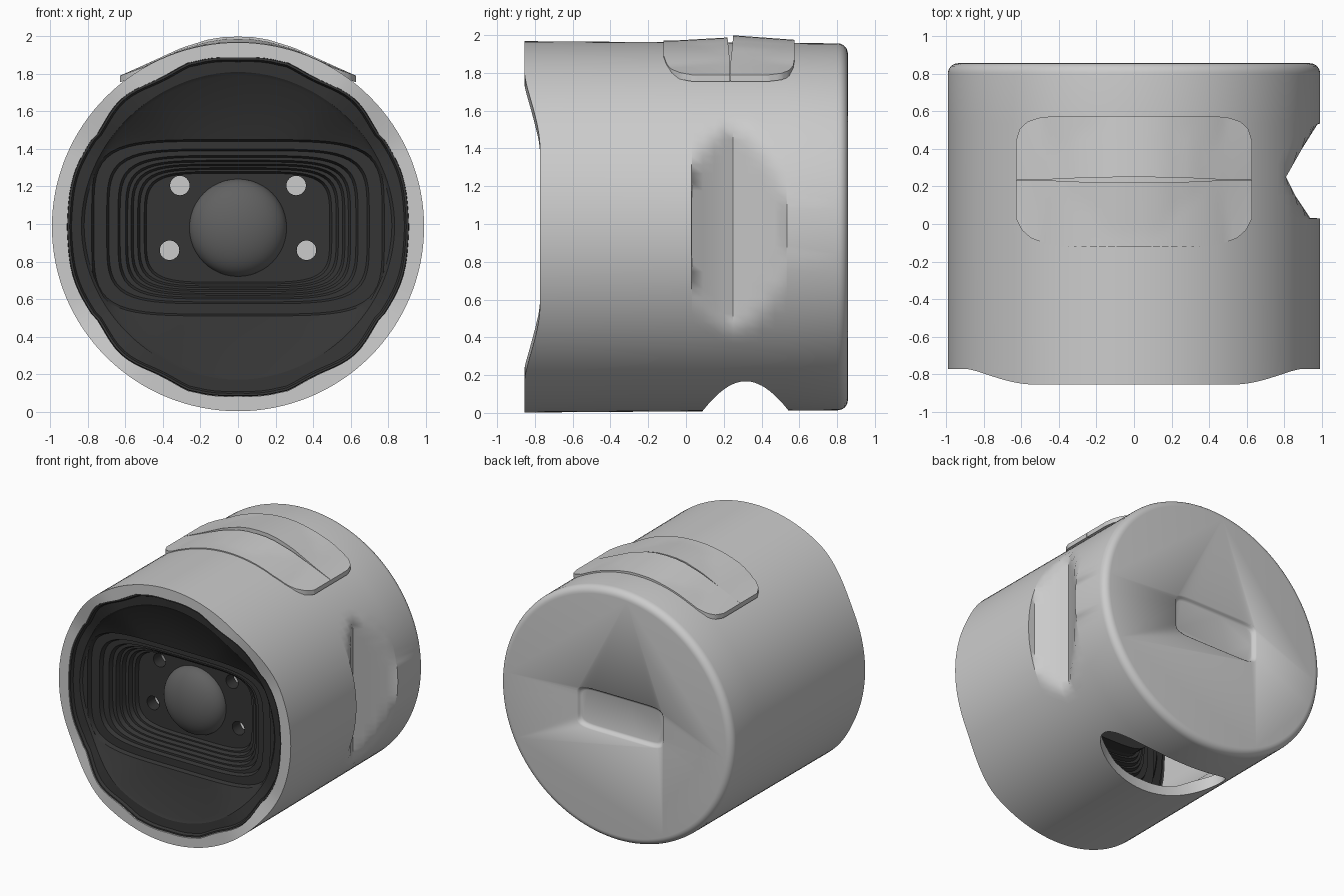
import bpy, bmesh
from math import sin, cos, tau, asin, sqrt, degrees, pi

if "Cube" in bpy.data.objects:
    bpy.data.objects.remove(bpy.data.objects["Cube"])

N = 128
CZ = 0.985


def material(name, v):
    m = bpy.data.materials.new(name)
    m.diffuse_color = (v, v, v, 1)
    m.use_nodes = True
    m.node_tree.nodes["Principled BSDF"].inputs["Base Color"].default_value = m.diffuse_color
    return m


DARK = material("dark_plastic", 0.035)
GLASS = material("lens_glass", 0.12)


def make(name, bm, mat=None):
    bmesh.ops.recalc_face_normals(bm, faces=bm.faces)
    me = bpy.data.meshes.new(name)
    bm.to_mesh(me)
    bm.free()
    ob = bpy.data.objects.new(name, me)
    bpy.context.collection.objects.link(ob)
    if mat:
        me.materials.append(mat)
    return ob


def loft(name, rings, caps=True, mat=None):
    bm = bmesh.new()
    vs = [[bm.verts.new(p) for p in r] for r in rings]
    for a, b in zip(vs, vs[1:]):
        for i in range(len(a)):
            j = (i + 1) % len(a)
            bm.faces.new((a[i], a[j], b[j], b[i]))
    if caps:
        bm.faces.new(vs[0])
        bm.faces.new(vs[-1])
    return make(name, bm, mat)


def interp(pts, x):
    for (x0, y0), (x1, y1) in zip(pts, pts[1:]):
        if x <= x1:
            return y0 + (y1 - y0) * max(0, x - x0) / (x1 - x0)
    return pts[-1][1]


def finish(ob, angle=30):
    bpy.ops.object.select_all(action='DESELECT')
    ob.select_set(True)
    bpy.context.view_layer.objects.active = ob
    for m in list(ob.modifiers):
        bpy.ops.object.modifier_apply(modifier=m.name)
    bpy.ops.object.shade_smooth_by_angle(angle=angle * pi / 180)


def cut(ob, cutter):
    m = ob.modifiers.new("cut", 'BOOLEAN')
    m.operation, m.solver, m.object = 'DIFFERENCE', 'EXACT', cutter
    cutter.hide_render = True
    cutter.hide_set(True)


def steepness(t):
    return degrees(asin(min(1, abs(sin(t)))))


def front_y(t):
    # wavy front rim: forward at top and bottom, set back at the sides
    k = min(1, max(0, (steepness(t) - 24) / 34))
    return -0.772 - 0.084 * k * k * (3 - 2 * k)


def facet(t):
    # the opening is a circle with slightly flattened diagonals
    a = steepness(t)
    return 1 + 0.014 * cos((a - 48) / 15 * pi) * (1 if 33 < a < 75 else 0.35)


def oval(a, top, bottom, n, y, x=0, faceted=False):
    # rounded-rectangle loop facing the front; y is a number or function of angle
    b, cz, pts = (top - bottom) / 2, (top + bottom) / 2, []
    for i in range(N):
        t = tau * i / N
        c, s = cos(t), sin(t)
        r = ((abs(c) / a) ** n + (abs(s) / b) ** n) ** (-1 / n)
        r *= facet(t) if faceted else 1
        pts.append((x + r * c, y(t) if callable(y) else y, cz + r * s))
    return pts


# --- body shell: outer wall, rim and inner wall, with the dented right side
DENT = [(0.03, 0.94), (0.15, 0.86), (0.25, 0.81), (0.40, 0.895), (0.535, 0.98)]


def body_ring(y, k, inset=0.0):
    pts = []
    for i in range(N):
        t = tau * i / N
        yy = front_y(t) if y is None else y
        kk = k * facet(t) if k == 0.922 else k
        x = 0.992 * kk * cos(t)
        if 0.0305 < yy < 0.535:
            x = min(x, interp(DENT, yy) - inset)
        rz = 0.983 - 0.007 * (yy + 0.855)
        pts.append((x, yy, CZ + rz * kk * sin(t)))
    return pts


R = 0.055
rings = [body_ring(0.857 - R + R * cos(a * pi / 12), 1 - R + R * sin(a * pi / 12)) for a in range(7)]
STATIONS = (0.536, 0.53, 0.47, 0.4, 0.32, 0.25, 0.2, 0.15, 0.09, 0.032, 0.03, -0.3, -0.7)
rings += [body_ring(y, 1) for y in STATIONS]
rings += [body_ring(None, 1), body_ring(None, 0.922)]
rings += [body_ring(y, 0.922, 0.07) for y in reversed(STATIONS)]
rings += [body_ring(0.78, 0.922)]
body = loft("body_shell", rings)

# slot in the underside and shallow soft-edged recess in the back
bpy.ops.mesh.primitive_cylinder_add(vertices=64, radius=1, depth=1, location=(0, 0.315, 0.05))
slot = bpy.context.object
slot.name = "slot_cutter"
slot.scale = (0.54, 0.228, 1)
cut(body, slot)
recess = loft("recess_cutter", [oval(0.36 + d, CZ + 0.15 + d, CZ - 0.15 - d, 8, y, -0.035)
                                for d, y in ((-0.02, 0.828), (-0.01, 0.831), (-0.003, 0.839),
                                             (0.003, 0.849), (0.012, 0.858), (0.012, 0.9))])
cut(body, recess)
finish(body, 50)

# --- front panel: lip, sloped face and terraced steps down to the lens plate
LIP = [(0, 0.04), (0.003, 0.004), (0.015, 0.004), (0.025, 0.025)]
loops = [oval(0.916 - d, 1.893 - d, 0.08 + d, 2, lambda t, e=e: front_y(t) + e, faceted=True)
         for d, e in LIP]
loops += [oval(0.835, 1.81, 0.17, 1.95, lambda t: front_y(t) + 0.03),
          oval(0.82, 1.79, 0.19, 1.95, lambda t: front_y(t) + 0.045)]
STEPS = [(0.78, 1.45, 0.51), (0.70, 1.40, 0.575), (0.64, 1.365, 0.60), (0.60, 1.34, 0.62),
         (0.57, 1.32, 0.64), (0.535, 1.30, 0.66), (0.50, 1.28, 0.68)]
for i, (a, top, bottom) in enumerate(STEPS):
    y = -0.725 + 0.03 * i
    loops.append(oval(a, top, bottom, 4.8, y))
    loops.append(oval(a - 0.012, top - 0.01, bottom + 0.01, 4.8, y + 0.03))
finish(loft("front_panel", loops, caps=False, mat=DARK))

# --- lens plate with four deep round holes
plate = loft("lens_plate", [oval(0.495, 1.275, 0.685, 4.8, -0.516),
                            oval(0.495, 1.275, 0.685, 4.8, -0.42)], mat=DARK)
for x, z in ((0.31, 1.205), (0.365, 0.86)):
    for s in (-1, 1):
        bpy.ops.mesh.primitive_cylinder_add(vertices=32, radius=0.052, depth=0.4,
                                            location=(s * x, -0.5, z), rotation=(pi / 2, 0, 0))
        bpy.context.object.name = "hole_cutter"
        cut(plate, bpy.context.object)
finish(plate)

# --- domed lens
bpy.ops.mesh.primitive_uv_sphere_add(segments=48, ring_count=24, radius=0.26,
                                     location=(0, -0.51, 0.98))
lens = bpy.context.object
lens.name = "lens_dome"
lens.scale = (1, 0.55, 1)
lens.data.materials.append(GLASS)
finish(lens, 60)

# --- two raised pads on top, split by a thin lens-shaped groove
ARCH = [(0, 2.0), (0.08, 1.997), (0.16, 1.984), (0.3, 1.94), (0.5, 1.848), (0.63, 1.79)]
FRONT = [(0, -0.12), (0.38, -0.12), (0.47, -0.105), (0.55, -0.075), (0.6, -0.03), (0.63, 0.03)]
BACK = [(0, 0.575), (0.42, 0.575), (0.5, 0.568), (0.57, 0.545), (0.61, 0.505), (0.63, 0.44)]


def pad(name, front):
    bm, NX, NY, rows = bmesh.new(), 48, 8, []
    for i in range(NX + 1):
        x = 0.63 * sin(pi / 2 * (2 * i / NX - 1))
        ax = abs(x)
        gap = 0.001 + 0.014 * max(0, 1 - (x / 0.48) ** 2)
        y0, y1 = (interp(FRONT, ax), 0.235 - gap) if front else (0.235 + gap, interp(BACK, ax))
        row = []
        for j in range(NY + 1):
            y = y0 + (y1 - y0) * j / NY
            drop = 0.012 + 0.02 * (0.235 - y) / 0.355 if front else 0.025 * (y - 0.235) / 0.34
            drop *= 1 - (x / 0.63) ** 2
            surface = CZ + sqrt(0.98 ** 2 - x * x * 0.98)
            z = max(interp(ARCH, ax) - drop, surface + 0.006)
            row.append(bm.verts.new((x, y, z)))
        rows.append(row)
    for a, b in zip(rows, rows[1:]):
        for j in range(NY):
            bm.faces.new((a[j], b[j], b[j + 1], a[j + 1]))
    # extrude the sheet downwards into the body
    ext = bmesh.ops.extrude_face_region(bm, geom=bm.faces[:], use_keep_orig=True)
    low = [g for g in ext['geom'] if isinstance(g, bmesh.types.BMVert)]
    bmesh.ops.translate(bm, verts=low, vec=(0, 0, -0.035))
    finish(make(name, bm), 35)


pad("top_pad_front", True)
pad("top_pad_back", False)
